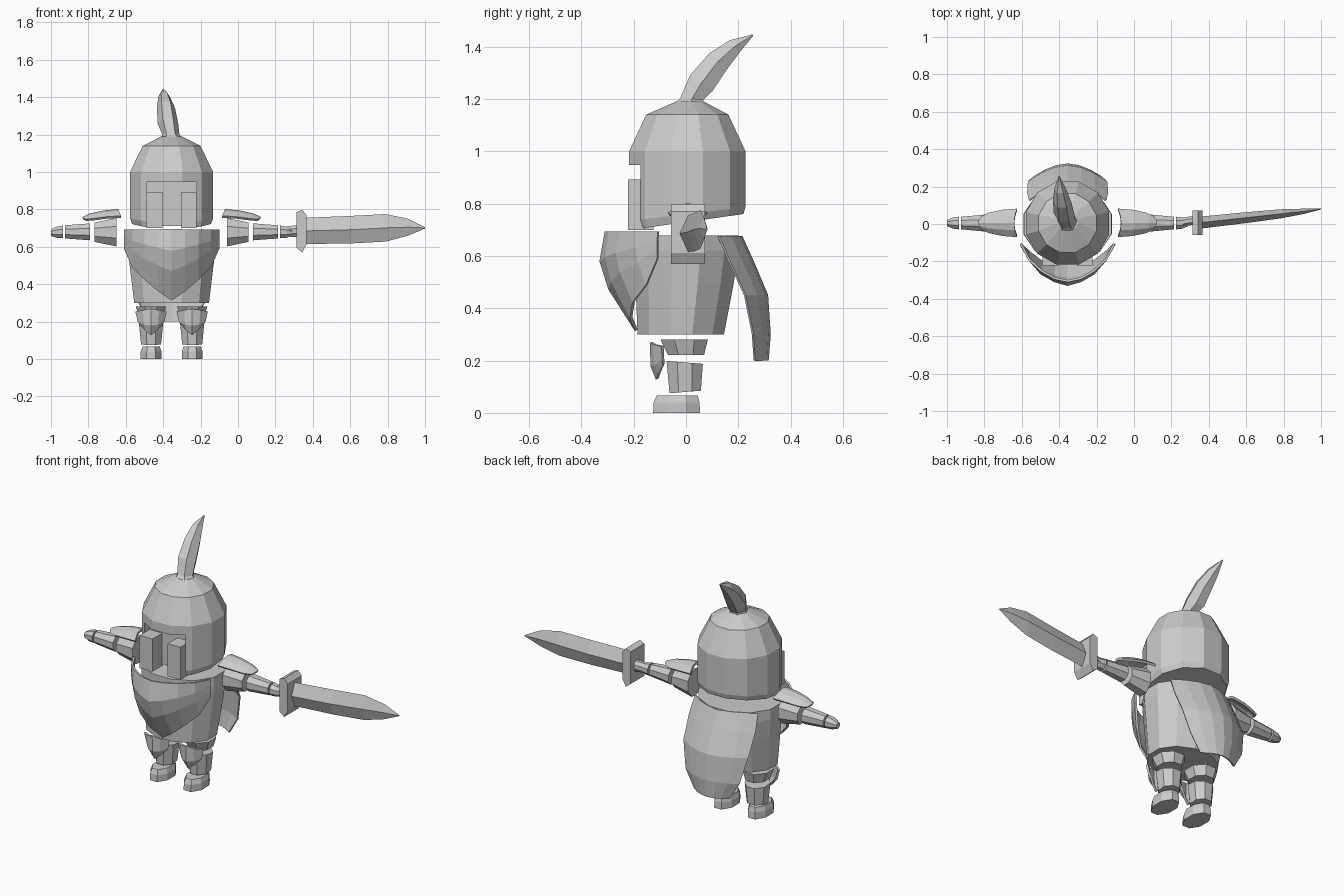
import bpy, bmesh, math
from mathutils import Vector

if "Cube" in bpy.data.objects:
    bpy.data.objects.remove(bpy.data.objects["Cube"])

CX = -0.355          # centre line of the figure
grey = bpy.data.materials.new("armour_grey")
grey.diffuse_color = (0.6, 0.6, 0.6, 1)
grey.use_nodes = True
grey.node_tree.nodes["Principled BSDF"].inputs["Base Color"].default_value = grey.diffuse_color


def finish(name, bm):
    bmesh.ops.remove_doubles(bm, verts=bm.verts, dist=0.0005)
    bmesh.ops.recalc_face_normals(bm, faces=bm.faces)
    me = bpy.data.meshes.new(name)
    bm.to_mesh(me)
    bm.free()
    me.materials.append(grey)
    ob = bpy.data.objects.new(name, me)
    bpy.context.collection.objects.link(ob)
    return ob


def loft(name, rings, caps=True):
    """Skin closed rings of points, one after another."""
    bm = bmesh.new()
    vs = [[bm.verts.new(p) for p in r] for r in rings]
    n = len(vs[0])
    for a, b in zip(vs, vs[1:]):
        for i in range(n):
            j = (i + 1) % n
            bm.faces.new((a[i], a[j], b[j], b[i]))
    if caps:
        bm.faces.new(vs[0])
        bm.faces.new(vs[-1])
    return finish(name, bm)


def sheet(name, rows, thick):
    """Grid of points given a thickness."""
    bm = bmesh.new()
    vs = [[bm.verts.new(p) for p in r] for r in rows]
    for a, b in zip(vs, vs[1:]):
        for i in range(len(a) - 1):
            bm.faces.new((a[i], a[i + 1], b[i + 1], b[i]))
    ob = finish(name, bm)
    m = ob.modifiers.new("thickness", "SOLIDIFY")
    m.thickness = thick
    m.offset = 0
    return ob


def ring_z(x, y, z, rx, ry, n=12, tilt=0.0):
    """Level ring with flat sides facing the axes; tilt raises the back."""
    out = []
    for k in range(n):
        a = 2 * math.pi * (k + 0.5) / n
        dy = ry * math.sin(a)
        out.append((x + rx * math.cos(a), y + dy, z + tilt * dy))
    return out


def ring_x(x, y, z, ry, rz, n=8):
    return [(x, y + ry * math.cos(2 * math.pi * (k + .5) / n),
             z + rz * math.sin(2 * math.pi * (k + .5) / n)) for k in range(n)]


def box(name, x0, x1, y0, y1, z0, z1):
    return loft(name, [[(x0, y0, z), (x1, y0, z), (x1, y1, z), (x0, y1, z)] for z in (z0, z1)])


# Helmet with a cut visor opening
helmet = loft("helmet", [
    ring_z(CX, 0.005, 0.73, 0.218, 0.222, tilt=0.14),
    ring_z(CX, 0.005, 0.76, 0.23, 0.23, tilt=0.12),
    ring_z(CX, 0.005, 1.0, 0.23, 0.23),
    ring_z(CX, 0.005, 1.14, 0.16, 0.163),
    ring_z(CX, 0.015, 1.19, 0.057, 0.055)])
cutter = box("visor_cutter", CX - 0.134, CX + 0.134, -0.4, -0.13, 0.6, 0.947)
cutter.hide_render = True
cutter.hide_viewport = True
cut = helmet.modifiers.new("visor", "BOOLEAN")
cut.object = cutter
cut.solver = "EXACT"
for s in (-1, 1):
    a, b = sorted((CX + s * 0.05, CX + s * 0.133))
    box("face_plate", a, b, -0.222, -0.125, 0.70, 0.893)

# Plume: tapered curl sweeping backwards
path = [(0.0, 0.018, 1.185, 0.056), (-0.004, 0.022, 1.2, 0.046), (-0.02, 0.058, 1.26, 0.055),
        (-0.03, 0.122, 1.343, 0.048), (-0.04, 0.185, 1.40, 0.032), (-0.045, 0.255, 1.444, 0.003)]
rings = []
for i, (x, y, z, r) in enumerate(path):
    p, q = path[max(i - 1, 0)], path[min(i + 1, len(path) - 1)]
    t = Vector((0, q[1] - p[1], q[2] - p[2])).normalized() if i > 1 else Vector((0, 0.1, 1)).normalized()
    side = Vector((0, t.z, -t.y))
    rings.append([Vector((CX + x + r * math.cos(k * math.pi / 3), y, z))
                  + side * r * math.sin(k * math.pi / 3 + 0.0) * 1.1 for k in range(6)])
loft("plume", rings)

# Torso
loft("torso", [
    ring_z(CX, -0.02, 0.30, 0.207, 0.171),
    ring_z(CX, -0.005, 0.50, 0.232, 0.195),
    ring_z(CX, 0.0, 0.62, 0.245, 0.208),
    ring_z(CX, 0.0, 0.678, 0.242, 0.21)])

# Neckerchief: columns of (offset, top y, middle y, bottom y, bottom z)
half = [(0.25, -0.105, -0.108, -0.108, 0.59), (0.205, -0.19, -0.19, -0.15, 0.49),
        (0.14, -0.25, -0.265, -0.20, 0.425), (0.07, -0.29, -0.305, -0.21, 0.365),
        (0.0, -0.305, -0.325, -0.19, 0.315)]
cols = [(-u, *r) for u, *r in half] + [(u, *r) for u, *r in half[-2::-1]]
rows = [[], [], [], []]
for u, yt, ym, yb, zb in cols:
    zt = 0.693
    for row, y, f in zip(rows, (yt, ym, ym + (yb - ym) * 0.25, yb), (0, 0.3, 0.58, 1)):
        row.append((CX + u, y, zt + (zb - zt) * f))
sheet("neckerchief", rows, 0.012)

# Cape: rows of (z, half width, centre y, edge y)
sheet("cape", [[(CX + w * k / 3, yc + (ye - yc) * (abs(k) / 3) ** 1.8, z) for k in range(-3, 4)]
               for z, w, yc, ye in [(0.675, 0.205, 0.212, 0.125), (0.58, 0.215, 0.255, 0.165),
                                    (0.45, 0.21, 0.31, 0.225), (0.30, 0.175, 0.32, 0.255),
                                    (0.20, 0.115, 0.312, 0.262)]], 0.008)

for s in (-1, 1):
    # Leg: thigh guard, shin, shoe, knee shield
    lx = CX + s * 0.11
    loft("thigh_guard", [ring_z(lx, 0.0, 0.222, 0.068, 0.075, 8),
                         ring_z(lx, -0.007, 0.28, 0.088, 0.098, 8)])
    loft("shin", [ring_z(lx, -0.003, 0.08, 0.058, 0.065, 8, 0.08),
                  ring_z(lx, -0.005, 0.193, 0.07, 0.075, 8, -0.08)])
    loft("shoe", [ring_z(lx, -0.036, 0.0, 0.06, 0.097, 8),
                  ring_z(lx, -0.036, 0.04, 0.06, 0.095, 8),
                  ring_z(lx, -0.034, 0.067, 0.05, 0.085, 8)])
    sheet("knee_shield", [
        [(lx - 0.08, -0.09, 0.255), (lx - 0.04, -0.12, 0.262), (lx, -0.132, 0.27),
         (lx + 0.04, -0.12, 0.262), (lx + 0.08, -0.09, 0.255)],
        [(lx - 0.067, -0.087, 0.20), (lx - 0.035, -0.118, 0.185), (lx, -0.13, 0.18),
         (lx + 0.035, -0.118, 0.185), (lx + 0.067, -0.087, 0.20)],
        [(lx - 0.055, -0.085, 0.185), (lx - 0.028, -0.1, 0.155), (lx, -0.11, 0.13),
         (lx + 0.028, -0.1, 0.155), (lx + 0.055, -0.085, 0.185)]], 0.012)

    # Arm pieces: (distance from centre, half depth, half height, height)
    arm = {"upper_arm_guard": [(0.295, 0.068, 0.082, 0.678), (0.412, 0.052, 0.056, 0.678)],
           "forearm": [(0.435, 0.05, 0.049, 0.68), (0.57, 0.036, 0.038, 0.68)],
           "hand": [(0.58, 0.037, 0.037, 0.68), (0.615, 0.032, 0.032, 0.678), (0.645, 0.018, 0.018, 0.675)]}
    for name, segs in arm.items():
        loft(name, [ring_x(CX + s * d, 0.005, z, ry, rz) for d, ry, rz, z in segs])

    # Shoulder plate arching over the arm
    sheet("shoulder_plate", [
        [(CX + s * (d - 0.015 * k * k / 4), 0.006 + w * k / 2, z - drop * k * k / 4) for k in range(-2, 3)]
        for d, w, z, drop in [(0.285, 0.072, 0.795, 0.035), (0.36, 0.066, 0.788, 0.032),
                              (0.435, 0.05, 0.772, 0.026), (0.475, 0.03, 0.753, 0.01)]], 0.014)

# Sword: grip, guard, ridged blade
loft("sword_grip", [ring_x(0.23, 0.005, 0.68, 0.026, 0.028), ring_x(0.32, 0.02, 0.685, 0.026, 0.034)])
guard = [(0.312, 0.595), (0.343, 0.57), (0.366, 0.612), (0.366, 0.77), (0.343, 0.798), (0.312, 0.785)]
loft("sword_guard", [[(x, y, z) for x, z in guard] for y in (-0.058, 0.072)])
blade = [(0.36, 0.008, 0.032, 0.615, 0.755), (0.60, 0.034, 0.029, 0.618, 0.765),
         (0.79, 0.055, 0.024, 0.628, 0.775), (0.91, 0.068, 0.014, 0.66, 0.75),
         (1.0, 0.08, 0.002, 0.698, 0.704)]
loft("sword_blade", [[(x, y, z0), (x, y - t, (z0 + z1) / 2), (x, y, z1), (x, y + t, (z0 + z1) / 2)]
                     for x, y, t, z0, z1 in blade])
